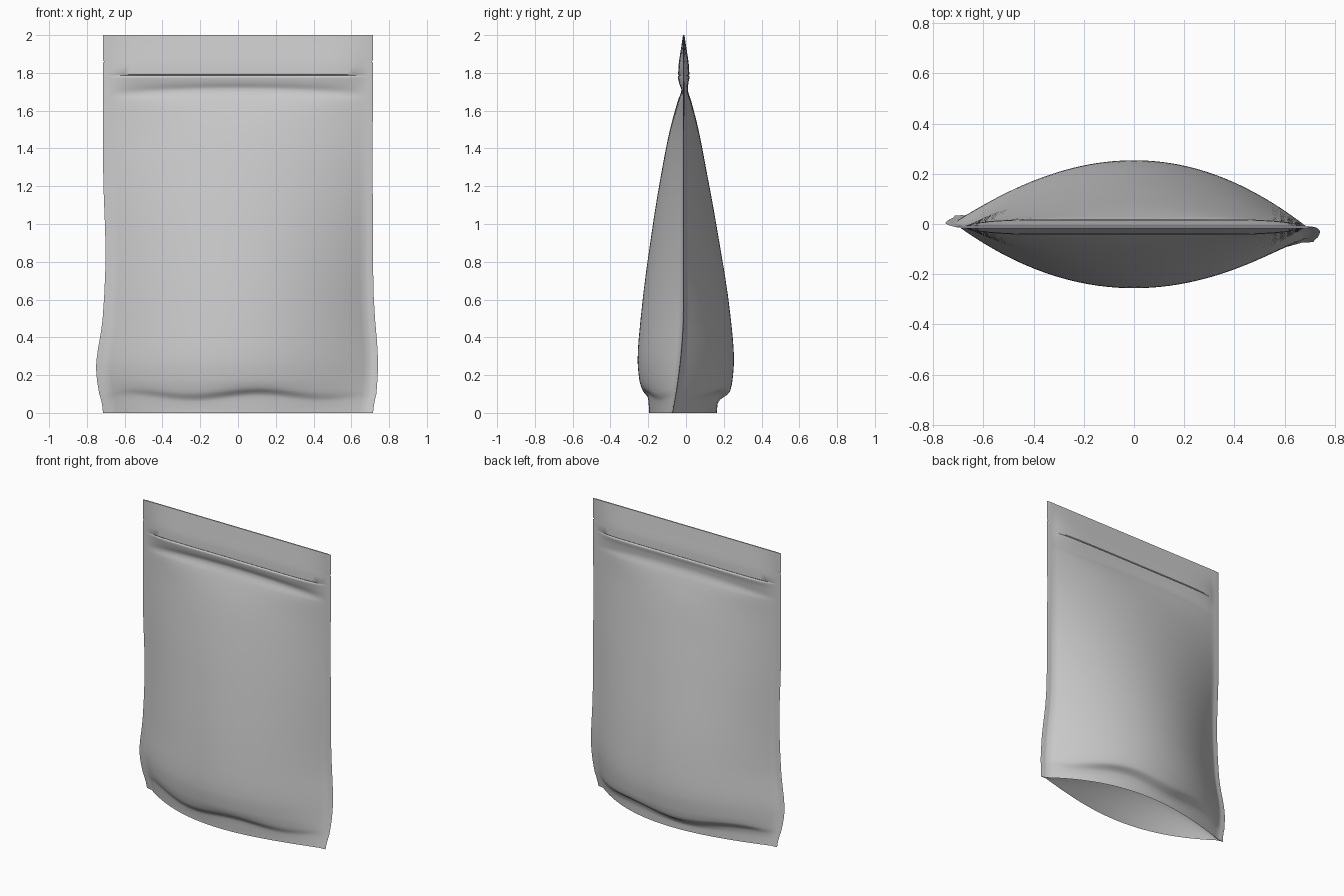
import bpy, bmesh, math

if "Cube" in bpy.data.objects:
    bpy.data.objects.remove(bpy.data.objects["Cube"])

HALF = 0.715            # half width
SEAM = 0.945            # where the flat side weld begins
ZIP, NOTCH = 1.787, 1.86

# Side profile at the middle of the pouch: height, front y, back y
PROFILE = [
    (0, -.195, .165), (.045, -.198, .166), (.08, -.203, .18), (.12, -.232, .233),
    (.18, -.248, .247), (.28, -.256, .254), (.5, -.24, .237), (1, -.175, .16),
    (1.3, -.125, .105), (1.5, -.085, .066), (1.65, -.044, .028),
    (1.715, -.024, .01), (1.75, -.037, .013), (1.78, -.043, .019), (2, -.016, -.008),
]


def bump(z, centre, width):
    return math.exp(-((z - centre) / width) ** 2)


def slope(k, c):
    """Tangent limited so that the profile does not overshoot."""
    if k in (0, len(PROFILE) - 1):
        return 0 if k == 0 else .12 * (1 if c == 1 else -1)
    p, q, r = PROFILE[k-1:k+2]
    a = (q[c] - p[c]) / (q[0] - p[0])
    b = (r[c] - q[c]) / (r[0] - q[0])
    return 2 * a * b / (a + b) if a * b > 0 else 0


def depth(z, c):
    k = max(i for i in range(len(PROFILE) - 1) if PROFILE[i][0] <= z)
    p, q = PROFILE[k], PROFILE[k+1]
    h = q[0] - p[0]
    t = (z - p[0]) / h
    s = t * t * (3 - 2 * t)
    return (p[c] * (1 - s) + q[c] * s + h * t * (1 - t)
            * ((1 - t) * slope(k, c) - t * slope(k + 1, c)))


def half_width(z, left):
    if left:
        return HALF + .036 * bump(z, .24, .18) * min(1, z / .1) - .014 * bump(z, .85, .28)
    return HALF + .026 * bump(z, .26, .25) * min(1, z / .1) - .004 * bump(z, 1.35, .2)


def fullness(u, n):
    return max(0, 1 - (abs(u) / SEAM) ** n)


def point(z, u, side):
    """Point on the front (side -1) or back (side 1) panel."""
    edge = abs(u) == 1
    x = u * half_width(z, u < 0)
    if edge and abs(z - NOTCH) < .002:            # tear notch
        x *= .988
    n = 2 + 6 * min(1, max(0, (z - 1.45) / .33)) ** 3
    f = fullness(u, n)
    y = depth(z, 1 if side < 0 else 2) - side * .007 * bump(z, ZIP, .003)
    bend = max(0, 1 - z / .6) ** 2
    seam = -.012 + bend * (.045 if u < 0 else -.06) * abs(u)
    y = y * f + (seam + (0 if edge else .004 * side)) * (1 - f)
    wave = .014 * bump(z, .09, .05) * min(1, z / .05) * math.sin(9 * x - side * .6)
    droop = .03 * bump(z, 1.715, .04) * u * u
    return x, y, z + wave * min(1, 4 * f) - droop


def add_grid(bm, grid):
    vs = [[bm.verts.new(p) for p in line] for line in grid]
    for a, b in zip(vs, vs[1:]):
        for i in range(len(a) - 1):
            bm.faces.new((a[i], a[i+1], b[i+1], b[i]))


def finish(name, grids):
    bm = bmesh.new()
    for g in grids:
        add_grid(bm, g)
    bmesh.ops.remove_doubles(bm, verts=bm.verts, dist=.0003)
    bmesh.ops.recalc_face_normals(bm, faces=bm.faces)
    me = bpy.data.meshes.new(name)
    bm.to_mesh(me)
    bm.free()
    ob = bpy.data.objects.new(name, me)
    bpy.context.collection.objects.link(ob)
    bpy.ops.object.select_all(action='DESELECT')
    ob.select_set(True)
    bpy.context.view_layer.objects.active = ob
    bpy.ops.object.shade_smooth_by_angle(angle=math.radians(40))


# Sample rows up the pouch, with extra ones at the zip groove and tear notch
zs = [p[0] + (q[0] - p[0]) * i / 4 for p, q in zip(PROFILE, PROFILE[1:]) for i in range(4)]
zs += [2] + [ZIP + .004 * i for i in (-1, 0, 1)] + [NOTCH + .006 * i for i in (-1, 0, 1)]
zs.sort()
us = [-1, -.96] + [SEAM * (-1 + i / 20) for i in range(41)] + [.96, 1]

# Front and back panels, closed top edge and folded-in bottom gusset
front = [[point(z, u, -1) for u in us] for z in zs]
back = [[point(z, u, 1) for u in us] for z in zs]
gusset = []
for j in range(17):
    v = j / 16
    gusset.append([(a[0], a[1] + (b[1] - a[1]) * v,
                    .2 * fullness(u, 2) * (1 - abs(2 * v - 1) ** 1.5))
                   for u, a, b in zip(us, front[0], back[0])])

finish("pouch", [front, back, [front[-1], back[-1]], gusset])
